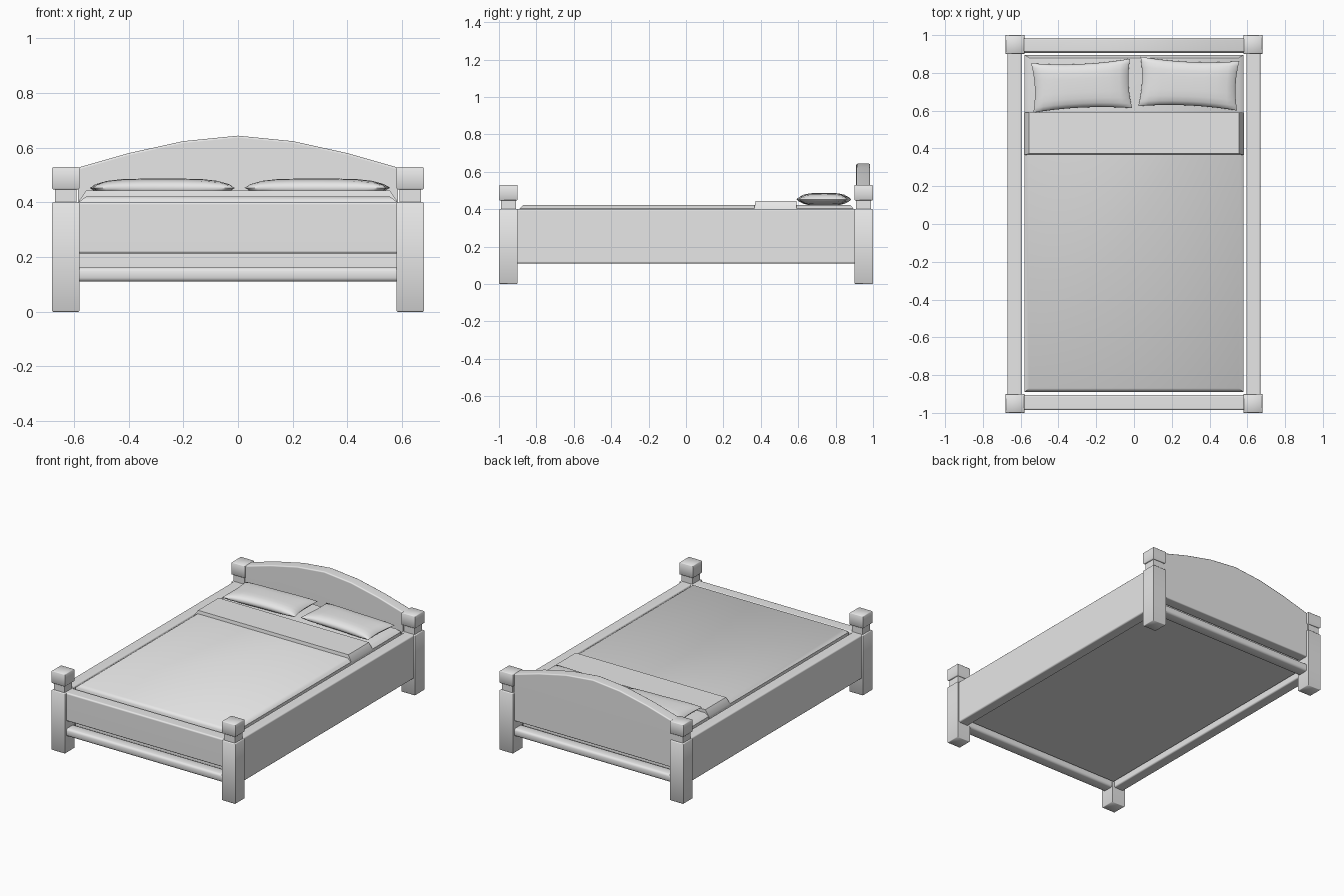
import bpy, bmesh, math
from mathutils import Matrix

cube = bpy.data.objects.get("Cube")
if cube:
    bpy.data.objects.remove(cube, do_unlink=True)

grey = bpy.data.materials.new("plain_grey")
grey.use_nodes = True
colour = (0.8, 0.8, 0.8, 1)
grey.diffuse_color = colour
grey.node_tree.nodes["Principled BSDF"].inputs["Base Color"].default_value = colour


def finish(name, bm, angle=50, weighted=False):
    """Turn a bmesh into a named, shaded object."""
    bmesh.ops.recalc_face_normals(bm, faces=bm.faces)
    mesh = bpy.data.meshes.new(name)
    bm.to_mesh(mesh)
    bm.free()
    mesh.materials.append(grey)
    ob = bpy.data.objects.new(name, mesh)
    bpy.context.collection.objects.link(ob)
    bpy.ops.object.select_all(action="DESELECT")
    ob.select_set(True)
    bpy.context.view_layer.objects.active = ob
    bpy.ops.object.shade_smooth_by_angle(angle=math.radians(angle))
    if weighted:
        ob.modifiers.new("flat_normals", "WEIGHTED_NORMAL").keep_sharp = True
    return ob


def stack(name, rings):
    """Loft through level rectangles given as (x0, x1, y0, y1, z)."""
    bm = bmesh.new()
    loops = [[bm.verts.new(p) for p in ((x0, y0, z), (x1, y0, z), (x1, y1, z), (x0, y1, z))]
             for x0, x1, y0, y1, z in rings]
    for a, b in zip(loops, loops[1:]):
        for i in range(4):
            j = (i + 1) % 4
            bm.faces.new((a[i], a[j], b[j], b[i]))
    bm.faces.new(loops[0][::-1])
    bm.faces.new(loops[-1])
    return finish(name, bm)


def beam(name, x, y, z, axis, bevel, segments, weighted):
    """Box with rounded edges along one axis and square ends."""
    bm = bmesh.new()
    bmesh.ops.create_cube(bm, size=1)
    for v in bm.verts:
        v.co = [(lo + hi) / 2 + c * (hi - lo) for c, (lo, hi) in zip(v.co, (x, y, z))]
    edges = [e for e in bm.edges
             if abs(e.verts[0].co[axis] - e.verts[1].co[axis]) > 0.5]
    bmesh.ops.bevel(bm, geom=edges, offset=bevel, segments=segments,
                    profile=0.5, affect="EDGES")
    return finish(name, bm, weighted=weighted)


# Corner posts: shaft, narrow neck and square cap, with fine chamfers
post_profile = [(0.046, 0), (0.05, 0.004), (0.05, 0.398), (0.046, 0.402),
                (0.04, 0.402), (0.04, 0.447), (0.046, 0.447), (0.05, 0.451),
                (0.05, 0.526), (0.046, 0.53)]
for end, cy in (("front", -0.95), ("back", 0.95)):
    for side, cx in (("right", -0.63), ("left", 0.63)):
        stack(f"{end}_{side}_post",
              [(cx - h, cx + h, cy - h, cy + h, z) for h, z in post_profile])

# Side rails
for side, x in (("right", (-0.67, -0.595)), ("left", (0.595, 0.67))):
    beam(f"{side}_side_rail", x, (-0.905, 0.905), (0.11, 0.402), 1, 0.01, 3, True)

# Footboard and the lower rails at both ends
beam("footboard", (-0.585, 0.585), (-0.985, -0.905), (0.213, 0.402), 0, 0.01, 3, True)
for end, y in (("front", (-0.985, -0.905)), ("back", (0.905, 0.985))):
    beam(f"{end}_lower_rail", (-0.585, 0.585), y, (0.11, 0.162), 0, 0.014, 2, False)

# Arched headboard
arch = [(0.585, 0.527), (0.4, 0.58), (0.2, 0.624), (0, 0.644)]
outline = [(-x, z) for x, z in arch] + arch[-2::-1] + [(0.585, 0.213), (-0.585, 0.213)]
bm = bmesh.new()
face = bm.faces.new([bm.verts.new((x, 0.91, z)) for x, z in outline])
extruded = bmesh.ops.extrude_face_region(bm, geom=[face])["geom"]
for v in extruded:
    if isinstance(v, bmesh.types.BMVert):
        v.co.y = 0.985
rim = [e for e in bm.edges if abs(e.verts[0].co.y - e.verts[1].co.y) < 0.01
       and abs(e.verts[0].co.x - e.verts[1].co.x) > 0.01]
bmesh.ops.bevel(bm, geom=rim, offset=0.008, segments=2, profile=0.5, affect="EDGES")
finish("headboard", bm, weighted=True)

# Mattress with a sloping top border
stack("mattress", [(-0.58, 0.58, -0.89, 0.895, 0.14), (-0.58, 0.58, -0.89, 0.895, 0.403),
                   (-0.555, 0.555, -0.87, 0.88, 0.422)])

# Folded-back blanket band
stack("blanket_fold", [(-0.582, 0.582, 0.365, 0.59, 0.39), (-0.582, 0.582, 0.365, 0.59, 0.405),
                       (-0.556, 0.556, 0.372, 0.59, 0.443)])


def pillow(name, cx, cy, turn):
    """Puffed cushion with pinched edges and pointed corners."""
    bm = bmesh.new()
    bmesh.ops.create_cube(bm, size=2)
    bmesh.ops.subdivide_edges(bm, edges=bm.edges[:], cuts=9, use_grid_fill=True)
    # Keep only top and bottom sheets, then join them at the seam
    walls = [f for f in bm.faces if abs(f.normal.z) < 0.5]
    bmesh.ops.delete(bm, geom=walls, context="FACES")
    loose = [v for v in bm.verts if not v.link_faces]
    bmesh.ops.delete(bm, geom=loose, context="VERTS")
    for v in bm.verts:
        u, w, s = v.co
        u, w = math.sin(u * math.pi / 2), math.sin(w * math.pi / 2)
        puff = ((1 - u ** 4) * (1 - w ** 4)) ** 0.5 if max(abs(u), abs(w)) < 0.999 else 0
        v.co = (u * (0.262 - 0.014 * (1 - w * w)),
                w * (0.131 - 0.016 * (1 - u * u)),
                0.453 + 0.034 * puff * (1 if s > 0 else -1))
    bmesh.ops.remove_doubles(bm, verts=bm.verts, dist=0.0002)
    bmesh.ops.transform(bm, verts=bm.verts, matrix=Matrix.Translation((cx, cy, 0))
                        @ Matrix.Rotation(math.radians(turn), 4, "Z"))
    finish(name, bm, angle=60)


pillow("right_pillow", -0.277, 0.732, 2.6)
pillow("left_pillow", 0.29, 0.743, -2.6)
